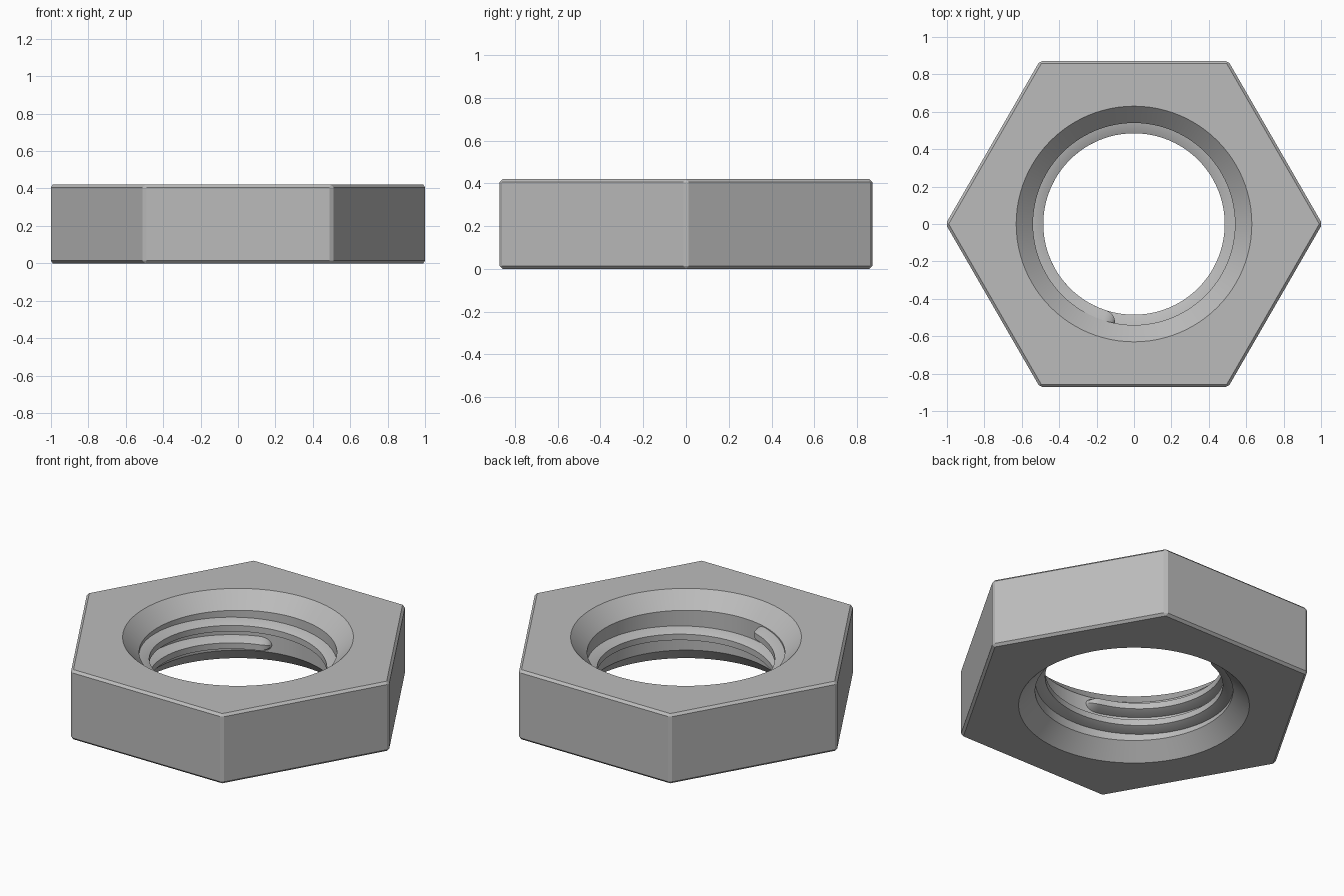
import bpy
import bmesh
import math

cube = bpy.data.objects.get("Cube")
if cube:
    bpy.data.objects.remove(cube, do_unlink=True)

HEIGHT = 0.42
BORE = 0.54        # plain bore radius
CREST = 0.485      # thread crest radius
MOUTH = 0.63       # countersink radius
SINK = 0.09        # countersink depth
SEGMENTS = 96

steel = bpy.data.materials.new("plain steel grey")
steel.use_nodes = True
grey = (0.5, 0.5, 0.5, 1)
steel.diffuse_color = grey
steel.node_tree.nodes["Principled BSDF"].inputs["Base Color"].default_value = grey


def add_object(name, bm):
    bmesh.ops.recalc_face_normals(bm, faces=bm.faces)
    mesh = bpy.data.meshes.new(name)
    bm.to_mesh(mesh)
    bm.free()
    mesh.materials.append(steel)
    obj = bpy.data.objects.new(name, mesh)
    bpy.context.collection.objects.link(obj)
    return obj


def select_only(obj):
    bpy.ops.object.select_all(action='DESELECT')
    obj.select_set(True)
    bpy.context.view_layer.objects.active = obj


def skin(bm, rings, closed_rings):
    """Join neighbouring rings of vertices with quads."""
    for a, b in zip(rings, rings[1:]):
        n = len(a)
        for i in range(n if closed_rings else n - 1):
            j = (i + 1) % n
            bm.faces.new((a[i], a[j], b[j], b[i]))


# Hexagonal body with every edge lightly chamfered
bm = bmesh.new()
bmesh.ops.create_circle(bm, cap_ends=True, segments=6, radius=1.007)
for v in bm.verts:
    angle = round(math.atan2(v.co.y, v.co.x) / (math.pi / 6)) * math.pi / 6
    # keep two corners on the x axis
    if abs(math.sin(3 * angle)) > 0.5:
        angle += math.pi / 6
    v.co = (1.007 * math.cos(angle), 1.007 * math.sin(angle), 0)
top = bmesh.ops.extrude_face_region(bm, geom=bm.faces[:])["geom"]
bmesh.ops.translate(bm, vec=(0, 0, HEIGHT),
                    verts=[g for g in top if isinstance(g, bmesh.types.BMVert)])
bmesh.ops.recalc_face_normals(bm, faces=bm.faces)
bmesh.ops.bevel(bm, geom=bm.edges[:], offset=0.014, segments=1,
                affect='EDGES', profile=0.5)
body = add_object("nut_body", bm)

# Bore cutter: a cylinder flaring to a countersink at both ends
over = 0.05
profile = [(MOUTH + over, -over), (BORE, SINK),
           (BORE, HEIGHT - SINK), (MOUTH + over, HEIGHT + over)]
bm = bmesh.new()
rings = []
for r, z in profile:
    rings.append([bm.verts.new((r * math.cos(math.tau * i / SEGMENTS),
                                r * math.sin(math.tau * i / SEGMENTS), z))
                  for i in range(SEGMENTS)])
skin(bm, rings, True)
bm.faces.new(rings[0])
bm.faces.new(rings[-1])
cutter = add_object("bore_cutter", bm)
cutter.hide_render = True

cut = body.modifiers.new("bore", 'BOOLEAN')
cut.operation = 'DIFFERENCE'
cut.solver = 'EXACT'
cut.object = cutter
select_only(body)
bpy.ops.object.modifier_apply(modifier=cut.name)
bpy.data.objects.remove(cutter, do_unlink=True)
bpy.ops.object.shade_smooth_by_angle(angle=math.radians(25))

# Right-handed thread ridge with rounded run-out at both ends
START, END = 105, 259 + 360
Z_START, Z_END = 0.135, 0.285
RUNOUT = 7
ROOT_HALF, CREST_HALF = 0.042, 0.018
EMBED = 0.006      # sinks the ridge into the bore wall

ease = [RUNOUT * (1 - math.cos(math.pi / 2 * i / 8)) for i in range(9)]
steps = 130
middle = [START + RUNOUT + (END - START - 2 * RUNOUT) * i / steps
          for i in range(1, steps)]
angles = [START + e for e in ease] + middle + [END - e for e in reversed(ease)]

bm = bmesh.new()
rings = []
for deg in angles:
    t = max(0, 1 - min(deg - START, END - deg) / RUNOUT)
    size = max(0.02, math.sqrt(1 - t * t))
    z = Z_START + (Z_END - Z_START) * (deg - START) / (END - START)
    a = math.radians(deg)
    crest = BORE - (BORE - CREST) * size
    section = [(BORE + EMBED, -ROOT_HALF), (BORE, -ROOT_HALF), (crest, -CREST_HALF),
               (crest, CREST_HALF), (BORE, ROOT_HALF), (BORE + EMBED, ROOT_HALF)]
    rings.append([bm.verts.new((r * math.cos(a), r * math.sin(a), z + h * size))
                  for r, h in section])
skin(bm, rings, True)
bm.faces.new(rings[0])
bm.faces.new(rings[-1])
thread = add_object("thread_ridge", bm)
select_only(thread)
bpy.ops.object.shade_smooth_by_angle(angle=math.radians(25))
